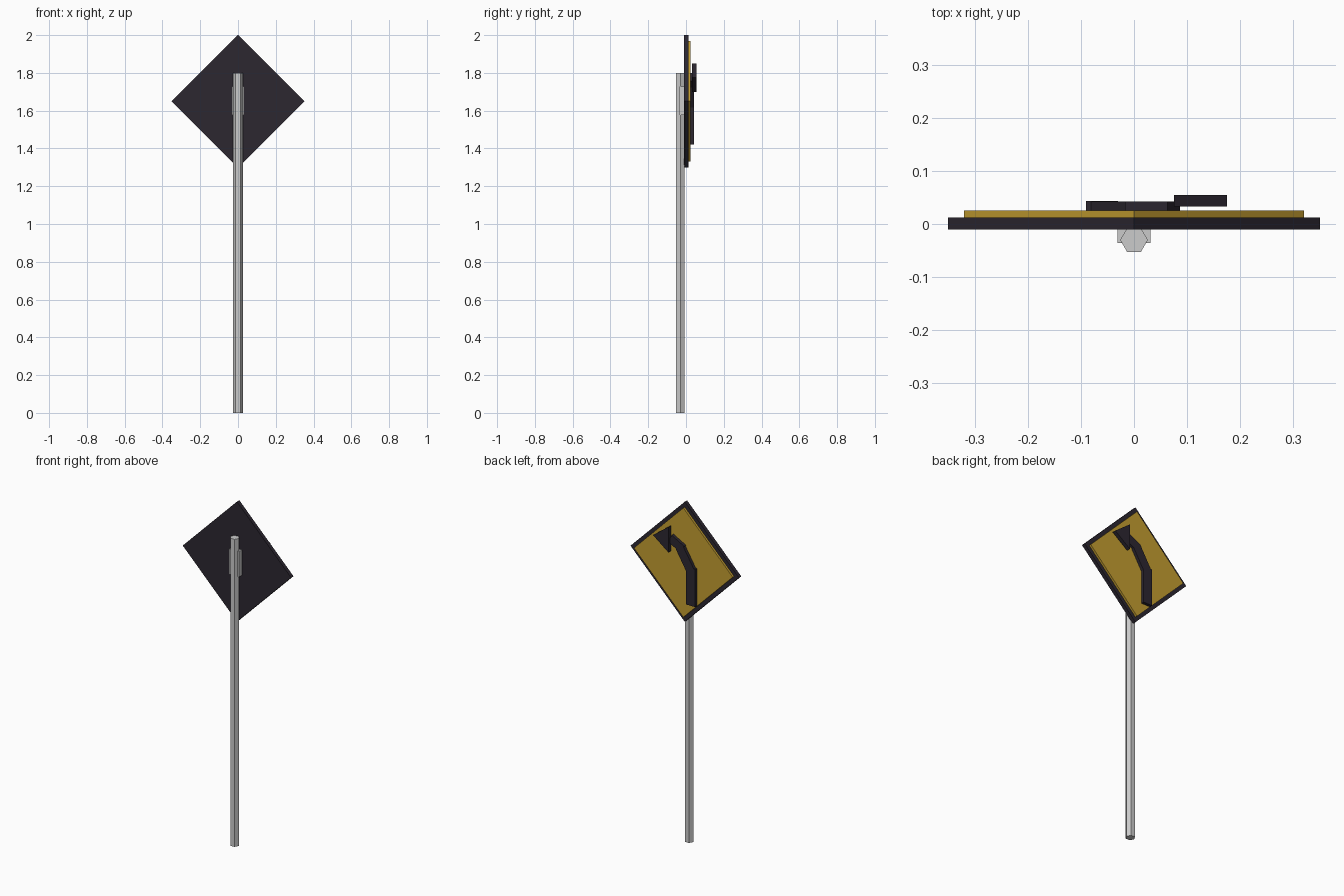
import bpy, bmesh, math

if "Cube" in bpy.data.objects:
    bpy.data.objects.remove(bpy.data.objects["Cube"])


def material(name, rgb):
    m = bpy.data.materials.new(name)
    m.diffuse_color = (*rgb, 1)
    m.use_nodes = True
    m.node_tree.nodes["Principled BSDF"].inputs["Base Color"].default_value = m.diffuse_color
    return m


dark = material("dark_paint", (0.025, 0.02, 0.03))
yellow = material("yellow_paint", (0.55, 0.34, 0.03))


def plate(name, outline, y0, y1, mat=None):
    """Extrude an outline of (x, z) points from y0 to y1."""
    bm = bmesh.new()
    face = bm.faces.new([bm.verts.new((x, y0, z)) for x, z in outline])
    ext = bmesh.ops.extrude_face_region(bm, geom=[face])["geom"]
    verts = [v for v in ext if isinstance(v, bmesh.types.BMVert)]
    bmesh.ops.translate(bm, verts=verts, vec=(0, y1 - y0, 0))
    bmesh.ops.recalc_face_normals(bm, faces=bm.faces)
    me = bpy.data.meshes.new(name)
    bm.to_mesh(me)
    bm.free()
    ob = bpy.data.objects.new(name, me)
    bpy.context.collection.objects.link(ob)
    if mat:
        me.materials.append(mat)
    return ob


def diamond(r, cz=1.65):
    return [(r, cz), (0, cz + r), (-r, cz), (0, cz - r)]


def bar(a, b, width):
    """Rectangle outline along the line a-b."""
    dx, dz = b[0] - a[0], b[1] - a[1]
    k = width / 2 / math.hypot(dx, dz)
    nx, nz = -dz * k, dx * k
    return [(a[0] + nx, a[1] + nz), (a[0] - nx, a[1] - nz),
            (b[0] - nx, b[1] - nz), (b[0] + nx, b[1] + nz)]


# Sign board and its yellow face
plate("sign_board", diamond(0.351), -0.01, 0.012, dark)
plate("sign_face", diamond(0.32), 0.01, 0.025, yellow)

# Curved arrow made of three straight bars and a triangular head
bars = [((-0.06, 1.42), (-0.06, 1.64), 0.06),
        ((-0.06, 1.62), (0.012, 1.74), 0.056),
        ((-0.005, 1.735), (0.075, 1.778), 0.05)]
for i, (a, b, w) in enumerate(bars):
    plate(f"arrow_bar_{i + 1}", bar(a, b, w), 0.02, 0.043 - i * 0.0003, dark)
plate("arrow_head", [(0.075, 1.70), (0.175, 1.775), (0.075, 1.85)],
      0.033, 0.055, dark)

# Six-sided post
bpy.ops.mesh.primitive_cylinder_add(vertices=6, radius=0.026, depth=1.8,
                                    location=(0, -0.03, 0.9),
                                    rotation=(0, 0, math.pi / 6))
bpy.context.object.name = "post"

# Mounting bracket behind the board
plate("mounting_bracket", bar((0, 1.578), (0, 1.727), 0.063), -0.036, -0.008)
